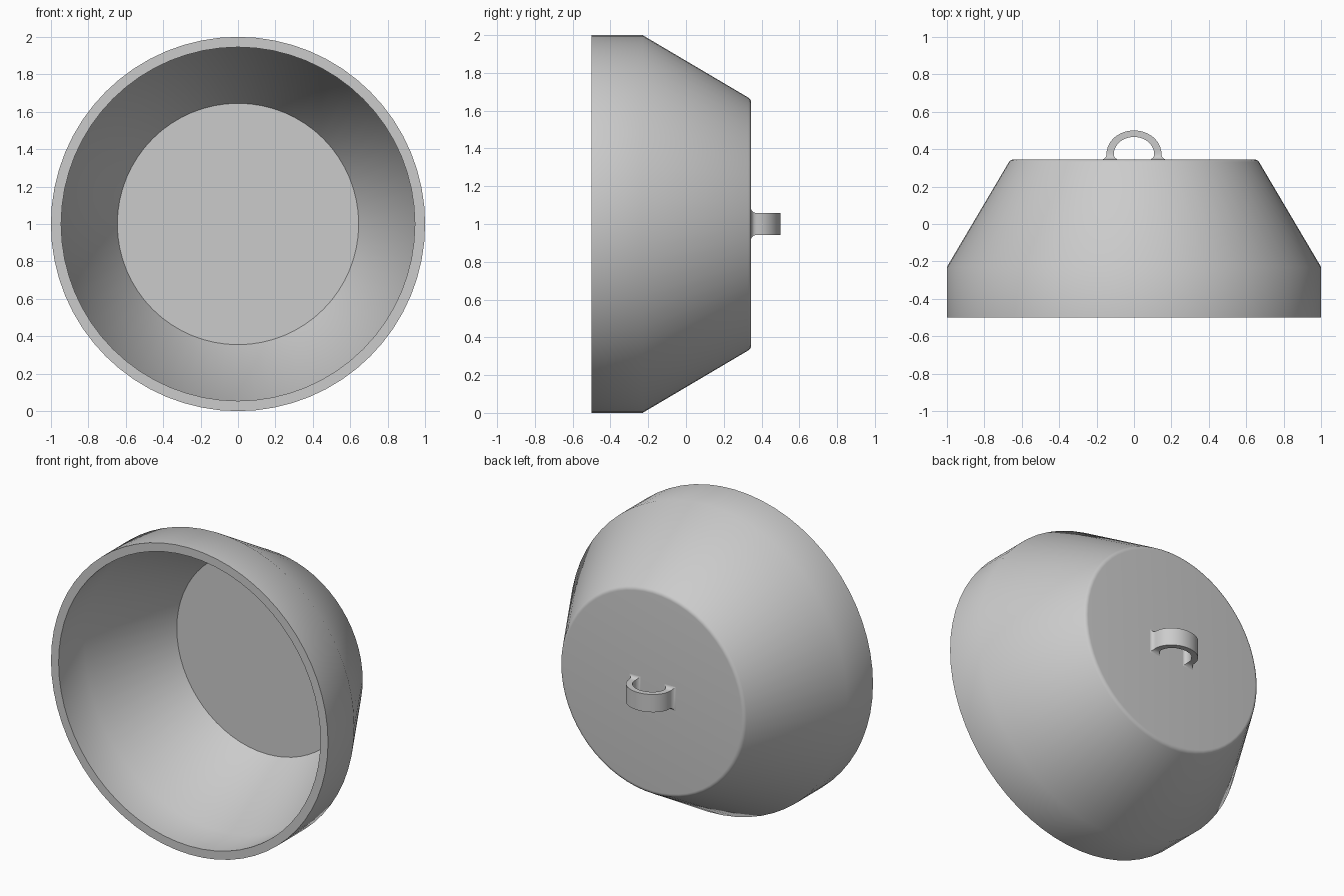
import bpy, bmesh, math
from mathutils import Vector

cube = bpy.data.objects.get("Cube")
if cube:
    bpy.data.objects.remove(cube)

SEGMENTS = 64
AXIS_Z = 1.0

grey = bpy.data.materials.new("plain grey")
grey.use_nodes = True
colour = (0.6, 0.6, 0.6, 1)
grey.diffuse_color = colour
grey.node_tree.nodes["Principled BSDF"].inputs["Base Color"].default_value = colour


def finish(bm, name, angle):
    bmesh.ops.recalc_face_normals(bm, faces=bm.faces)
    mesh = bpy.data.meshes.new(name)
    bm.to_mesh(mesh)
    bm.free()
    mesh.materials.append(grey)
    obj = bpy.data.objects.new(name, mesh)
    bpy.context.collection.objects.link(obj)
    bpy.ops.object.select_all(action='DESELECT')
    obj.select_set(True)
    bpy.context.view_layer.objects.active = obj
    bpy.ops.object.shade_smooth_by_angle(angle=math.radians(angle))
    return obj


def bridge(bm, a, b):
    n = len(a)
    for i in range(n):
        j = (i + 1) % n
        bm.faces.new((a[i], a[j], b[j], b[i]))


# Hollow cup: (radius, y) profile from inner floor, over the mouth, to the back
profile = [(0.645, 0.29), (0.945, -0.23), (0.945, -0.5), (1.0, -0.5), (1.0, -0.23)]
# Rounded back edge
corner, fillet = Vector((0.643, 0.315)), 0.03
for k in range(6):
    a = math.radians(30 + 12 * k)
    profile.append((corner.x + fillet * math.cos(a), corner.y + fillet * math.sin(a)))

bm = bmesh.new()
rings = []
for r, y in profile:
    ring = []
    for i in range(SEGMENTS):
        a = 2 * math.pi * i / SEGMENTS
        ring.append(bm.verts.new((r * math.cos(a), y, AXIS_Z + r * math.sin(a))))
    rings.append(ring)
for a, b in zip(rings, rings[1:]):
    bridge(bm, a, b)
bm.faces.new(rings[0])
bm.faces.new(rings[-1])
finish(bm, "cup_shell", 35)

# Hanging loop: sections (inner point, outer point, half height)
foot = []
for k in range(5):
    # Concave flare where the loop meets the back
    a = math.radians(90 * k / 4)
    flare = 0.03 * (1 - math.sin(a))
    y = 0.373 - 0.03 * math.cos(a)
    foot.append(((0.108 - flare, y), (0.147 + flare, y), 0.058 + flare))

arch = []
for k in range(1, 24):
    a = math.pi * k / 24
    c, s = math.cos(a), math.sin(a)
    arch.append(((0.108 * c, 0.373 + 0.092 * s), (0.147 * c, 0.373 + 0.127 * s), 0.058))

mirrored = [((-i[0], i[1]), (-o[0], o[1]), h) for i, o, h in reversed(foot)]

bm = bmesh.new()
sections = []
for inner, outer, h in foot + arch + mirrored:
    corners = ((inner, -h), (outer, -h), (outer, h), (inner, h))
    sections.append([bm.verts.new((p[0], p[1], AXIS_Z + z)) for p, z in corners])
for a, b in zip(sections, sections[1:]):
    bridge(bm, a, b)
bm.faces.new(sections[0])
bm.faces.new(sections[-1])
finish(bm, "hanging_loop", 40)
